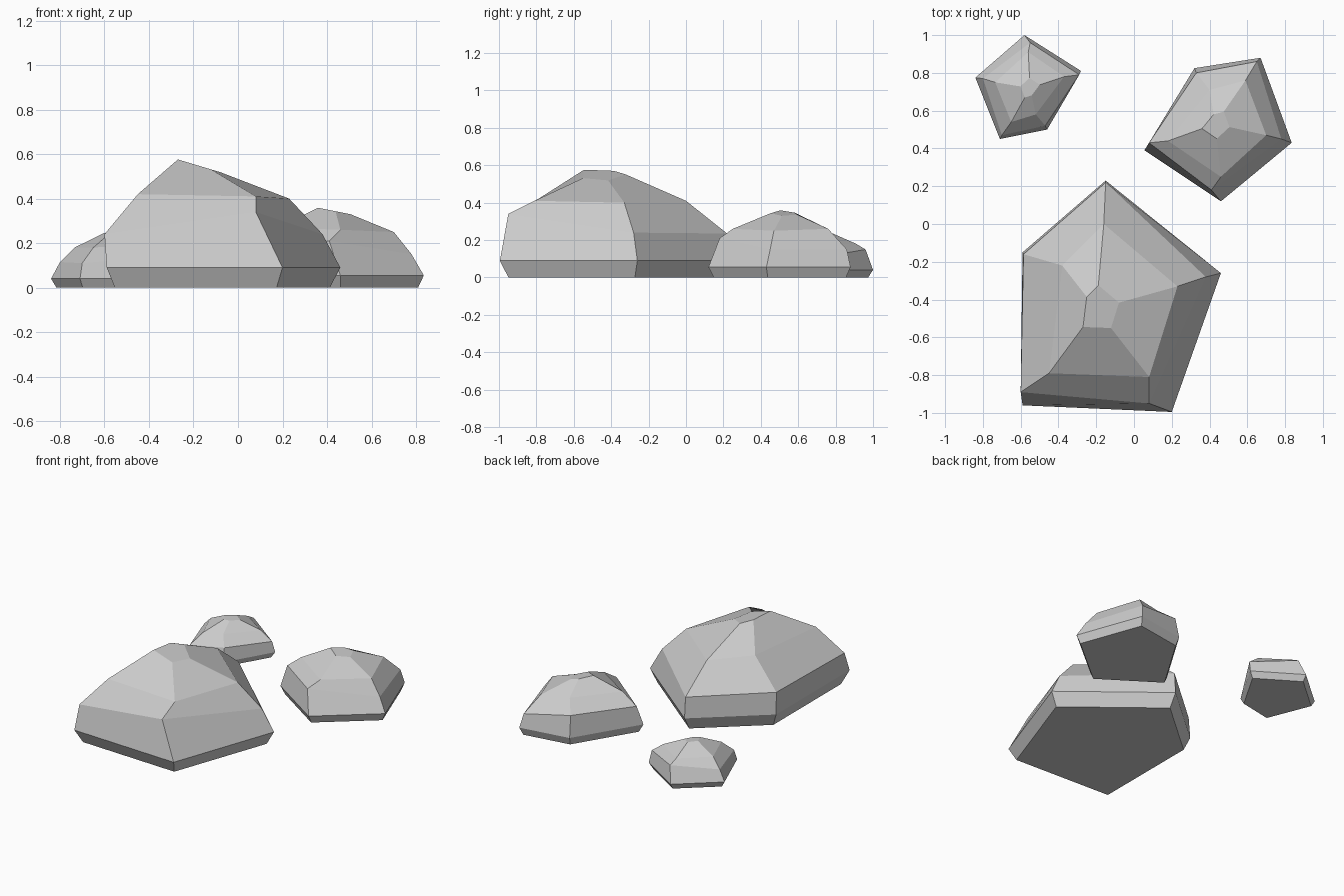
import bpy, bmesh
from mathutils import Vector

if "Cube" in bpy.data.objects:
    bpy.data.objects.remove(bpy.data.objects["Cube"])


def rock(name, skirt_z, skirt, shoulder, crown, peak, slope, foot):
    """Five-sided faceted boulder made of stacked rings, skirt up to a small tilted cap."""
    mid = Vector((sum(p[0] for p in skirt) / 5, sum(p[1] for p in skirt) / 5))
    px, py, pz = peak
    base = [(mid.x + (x - mid.x) * foot, mid.y + (y - mid.y) * foot, 0) for x, y in skirt]
    widest = [(x, y, skirt_z) for x, y in skirt]
    # cap repeats the crown ring at 28% size, sloping down to the right
    cap = [(px + (x - px) * .28, py + (y - py) * .28, pz + slope * (x - px) * .28)
           for x, y, z in crown]

    bm = bmesh.new()
    rings = [[bm.verts.new(p) for p in ring] for ring in (base, widest, shoulder, crown, cap)]
    for low, high in zip(rings, rings[1:]):
        for i in range(5):
            j = (i + 1) % 5
            bm.faces.new((low[i], low[j], high[j], high[i]))
    bm.faces.new(rings[0][::-1])
    bm.faces.new(rings[-1])
    bmesh.ops.recalc_face_normals(bm, faces=bm.faces)
    mesh = bpy.data.meshes.new(name)
    bm.to_mesh(mesh)
    bm.free()
    bpy.context.collection.objects.link(bpy.data.objects.new(name, mesh))


# Corners run anticlockwise from the front left
rock("large_rock", .09,
     [(-.59, -.96), (.20, -.995), (.46, -.26), (-.15, .23), (-.59, -.15)],
     [(-.60, -.89, .24), (.08, -.95, .34), (.38, -.28, .24), (-.15, .22, .235), (-.585, -.16, .24)],
     [(-.45, -.79, .42), (.08, -.81, .41), (.23, -.33, .40), (-.16, 0, .41), (-.38, -.22, .42)],
     (-.20, -.45, .555), -.3, .92)

# Corners run anticlockwise from the left
rock("medium_rock", .055,
     [(.055, .39), (.46, .12), (.835, .43), (.67, .88), (.32, .825)],
     [(.08, .43, .19), (.41, .18, .21), (.78, .45, .15), (.65, .86, .15), (.33, .80, .20)],
     [(.18, .44, .27), (.46, .25, .26), (.70, .47, .25), (.59, .76, .26), (.40, .71, .27)],
     (.43, .53, .345), -.2, .93)

# Corners run anticlockwise from the front left
rock("small_rock", .04,
     [(-.71, .45), (-.46, .50), (-.28, .81), (-.58, 1.0), (-.84, .775)],
     [(-.70, .47, .11), (-.47, .52, .13), (-.29, .79, .12), (-.55, .96, .15), (-.80, .77, .115)],
     [(-.65, .54, .18), (-.52, .58, .19), (-.37, .78, .18), (-.56, .91, .18), (-.735, .75, .18)],
     (-.55, .72, .24), -.1, .91)
